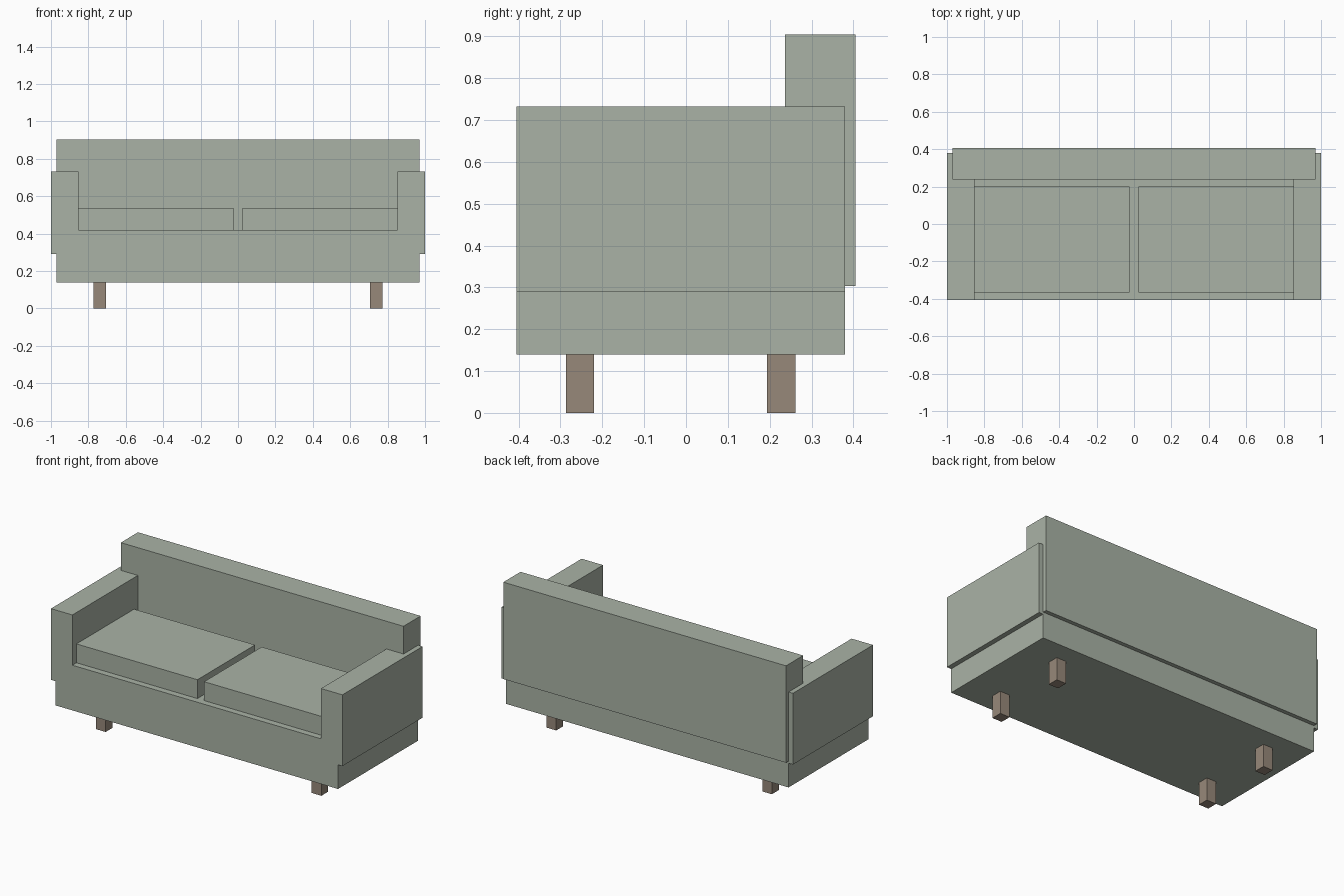
import bpy

if "Cube" in bpy.data.objects:
    bpy.data.objects.remove(bpy.data.objects["Cube"])


def make_material(name, rgb):
    mat = bpy.data.materials.new(name)
    mat.diffuse_color = (*rgb, 1.0)
    mat.use_nodes = True
    mat.node_tree.nodes["Principled BSDF"].inputs["Base Color"].default_value = mat.diffuse_color
    return mat


SAGE = make_material("sage_fabric", (0.40, 0.45, 0.38))
WOOD = make_material("brown_wood", (0.31, 0.25, 0.195))


def box(name, x, y, z, mat):
    """Box spanning the (min, max) ranges on each axis."""
    spans = (x, y, z)
    bpy.ops.mesh.primitive_cube_add(size=1, location=[(a + b) / 2 for a, b in spans])
    obj = bpy.context.object
    obj.name = name
    obj.scale = [b - a for a, b in spans]
    bpy.ops.object.transform_apply(location=False, rotation=False, scale=True)
    obj.data.materials.append(mat)
    return obj


def mirrored(x, side):
    return tuple(sorted((x[0] * side, x[1] * side)))


# Base and backrest
box("base", (-0.97, 0.97), (-0.405, 0.38), (0.14, 0.42), SAGE)
box("backrest", (-0.97, 0.97), (0.237, 0.405), (0.303, 0.904), SAGE)

# Arms, seat cushions and legs on both sides
for side, label in ((-1, "left"), (1, "right")):
    box(f"{label}_arm", mirrored((0.853, 1.0), side), (-0.405, 0.38), (0.29, 0.732), SAGE)
    box(f"{label}_seat_cushion", mirrored((0.023, 0.853), side), (-0.365, 0.20), (0.42, 0.537), SAGE)
    for end, y in (("front", (-0.287, -0.22)), ("back", (0.194, 0.262))):
        box(f"{label}_{end}_leg", mirrored((0.707, 0.773), side), y, (0.0, 0.14), WOOD)
